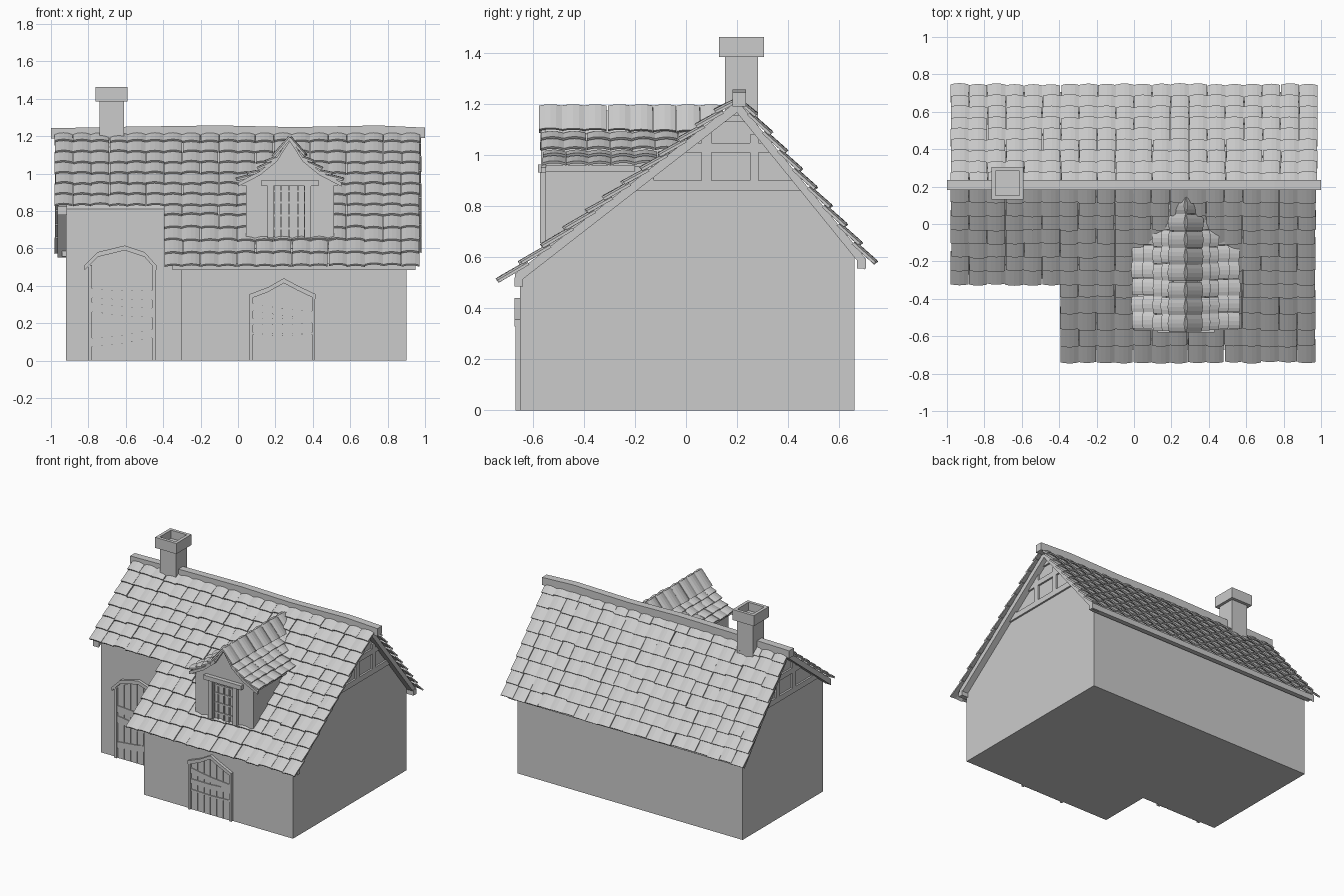
import bpy, bmesh, random
from mathutils import Vector as V

if "Cube" in bpy.data.objects:
    bpy.data.objects.remove(bpy.data.objects["Cube"])
random.seed(4)


def finish(bm, name):
    bmesh.ops.recalc_face_normals(bm, faces=bm.faces)
    me = bpy.data.meshes.new(name)
    bm.to_mesh(me)
    bm.free()
    ob = bpy.data.objects.new(name, me)
    bpy.context.collection.objects.link(ob)
    return ob


def prism(bm, pts, axis, a, b):
    """Extrude a 2D outline (y,z) along x, or (x,z) along y."""
    at = (lambda p, t: (t, p[0], p[1])) if axis == 'x' else (lambda p, t: (p[0], t, p[1]))
    lo = [bm.verts.new(at(p, a)) for p in pts]
    hi = [bm.verts.new(at(p, b)) for p in pts]
    bm.faces.new(lo)
    bm.faces.new(hi)
    for i in range(len(pts)):
        j = (i + 1) % len(pts)
        bm.faces.new((lo[i], lo[j], hi[j], hi[i]))


def box(bm, x0, x1, y0, y1, z0, z1):
    prism(bm, [(x0, z0), (x1, z0), (x1, z1), (x0, z1)], 'y', y0, y1)


def strip(bm, path, drop, axis, a, b):
    """Board following a path, with its lower edge dropped vertically."""
    prism(bm, path + [(u, z - drop) for u, z in reversed(path)], axis, a, b)


def tile(bm, top, bot, across, w):
    """One arched roof tile, its lower end lifted over the next row."""
    down = (bot - top).normalized()
    n = down.cross(across)
    if n.z < 0:
        n = -n
    rings = []
    for p, lift in ((top, 0.002), (bot, 0.020)):
        crest, base = [], []
        for k in range(5):
            s = k / 2 - 1
            q = p + across * (s * w / 2) + n * (lift + 0.009 * (1 - s * s))
            crest.append(bm.verts.new(q))
            base.append(bm.verts.new(q - n * 0.011))
        rings.append(crest + base[::-1])
    a, b = rings
    bm.faces.new(a)
    bm.faces.new(b)
    for i in range(10):
        j = (i + 1) % 10
        bm.faces.new((a[i], a[j], b[j], b[i]))


def tile_field(bm, start, end, rows, across, width, cols, keep=None):
    """Rows of tiles from start (ridge side) to end (eave side)."""
    d = (end - start) / rows
    pitch = width / cols
    for r in range(rows):
        for c in range(cols):
            off = across * ((c + 0.5) * pitch + random.uniform(-.003, .003))
            top = start + d * (r - (0.22 if r else 0)) + off
            bot = start + d * (r + 1 + random.uniform(-.06, .05)) + off
            if keep is None or keep((top + bot) / 2):
                tile(bm, top, bot, across, pitch * 0.99)


def front_z(y):
    return 1.215 + (y - 0.2) * 0.778


X, Y = V((1, 0, 0)), V((0, 1, 0))

# House walls: deep right part and recessed left part
bm = bmesh.new()
prism(bm, [(-.65, 0), (.66, 0), (.66, .61), (.2, 1.18), (-.65, .51)], 'x', -.305, .9)
prism(bm, [(-.27, 0), (.66, 0), (.66, .61), (.2, 1.18), (-.27, .81)], 'x', -.92, -.25)
finish(bm, "walls")

# Front roof: full-width upper field and shorter lower field
bm = bmesh.new()
tile_field(bm, V((-.98, .2, front_z(.2))), V((-.98, -.31, front_z(-.31))), 7, X, 1.95, 20)
lower = V((-.395, -.31, front_z(-.31)))
tile_field(bm, lower + V((0, .02, .0156)), V((-.395, -.725, front_z(-.725))), 5, X, 1.365, 14)
finish(bm, "front_roof_tiles")

# Back roof
bm = bmesh.new()
tile_field(bm, V((-.98, .2, 1.22)), V((-.98, .728, .568)), 9, X, 1.96, 20)
finish(bm, "back_roof_tiles")

# Ridge beam and eave beams
bm = bmesh.new()
ridge = [(-1, 1.242), (-.6, 1.25), (-.1, 1.257), (.3, 1.248), (.75, 1.257), (1, 1.245)]
strip(bm, ridge, .055, 'y', .182, .236)
finish(bm, "ridge_beam")
bm = bmesh.new()
box(bm, -.35, .95, -.672, -.638, .485, .52)
box(bm, -.94, .95, .67, .705, .555, .595)
finish(bm, "eave_beams")

# Gable timbers on both ends
bm = bmesh.new()
for wall, out, eave in ((.895, .945, -.67), (-.915, -.965, -.30)):
    strip(bm, [(.2, 1.212), (eave, front_z(eave) - .003)], .045, 'x', wall, out)
    strip(bm, [(.2, 1.216), (.70, .60)], .05, 'x', wall, out)
    face = wall + (.018 if wall > 0 else -.018)
    for y0, y1, z0, z1 in ((-.20, .455, .86, .90), (-.02, .335, 1.01, 1.048),
                           (.06, .10, .90, 1.09), (.25, .285, .90, 1.08),
                           (.10, .25, 1.13, 1.155), (-.16, -.125, .89, .91)):
        prism(bm, [(y0, z0), (y1, z0), (y1, z1), (y0, z1)], 'x', wall, face)
finish(bm, "gable_timbers")

# Chimney with hollow cap
bm = bmesh.new()
box(bm, -.74, -.61, .153, .283, 1.1, 1.40)
finish(bm, "chimney_shaft")
bm = bmesh.new()
box(bm, -.762, -.59, .13, .305, 1.385, 1.462)
bmesh.ops.recalc_face_normals(bm, faces=bm.faces)
top = [f for f in bm.faces if f.normal.z > .9]
bmesh.ops.inset_region(bm, faces=top, thickness=.032)
hole = bmesh.ops.extrude_discrete_faces(bm, faces=top)['faces']
bmesh.ops.translate(bm, verts=hole[0].verts, vec=(0, 0, -.06))
finish(bm, "chimney_cap")

# Dormer walls
CX = .277
half = [(0, 1.193), (.07, 1.085), (.16, 1.012), (.277, .952)]
bm = bmesh.new()
prism(bm, [(.042, .60), (.512, .60), (.512, .955), (CX + .16, 1.0), (CX + .07, 1.07),
           (CX, 1.175), (CX - .07, 1.07), (CX - .16, 1.0), (.042, .955)], 'y', -.55, .06)
finish(bm, "dormer_walls")

# Dormer roof, barge boards and eave boards, mirrored about its centre
bm = bmesh.new()
boards = bmesh.new()
for s in (-1, 1):
    path = [(CX + s * u, z) for u, z in half]
    for i, (p, q) in enumerate(zip(path, path[1:])):
        y0 = -.578 + .008 * i
        tile_field(bm, V((p[0], y0, p[1])), V((q[0], y0, q[1])), 1 if i == 0 else 2, Y, .72, 8,
                   lambda c: c.z > front_z(c.y) - .04)
    strip(boards, path, .022, 'y', -.568, -.548)
    xe = CX + s * .245
    box(boards, xe - .012, xe + .012, -.555, -.2, .935, .962)
finish(bm, "dormer_roof_tiles")
finish(boards, "dormer_boards")

# Dormer window
bm = bmesh.new()
for x in (.158, .356):
    box(bm, x, x + .033, -.572, -.545, .655, .935)
box(bm, .126, .430, -.58, -.545, .932, .964)
finish(bm, "window_frame")
bm = bmesh.new()
for x in (.19, .225, .27, .315, .352):
    box(bm, x, x + .008, -.56, -.545, .66, .935)
for z in (.70, .77, .84, .90):
    box(bm, .19, .356, -.557, -.545, z, z + .01)
finish(bm, "window_lattice")


def door(name, x0, x1, y, arch, frame_w, bars, hood):
    """Plank door with arched top, crooked cross bars and a frame."""
    def height(x):
        for (u, a), (v, b) in zip(arch, arch[1:]):
            if x <= v:
                return a + (b - a) * (x - u) / (v - u)
        return arch[-1][1]
    bm = bmesh.new()
    n = 6
    w = (x1 - x0) / n
    for i in range(n):
        a, b = x0 + i * w + .002, x0 + (i + 1) * w - .002
        prism(bm, [(a, 0), (b, 0), (b, height(b)), (a, height(a))], 'y', y - .007, y + .01)
    finish(bm, name + "_planks")
    bm = bmesh.new()
    for zl, zr, t in bars:
        zm = (zl + zr) / 2 - .006
        strip(bm, [(x0, zl), ((x0 + x1) / 2, zm), (x1, zr)], t, 'y', y - .013, y + .005)
    finish(bm, name + "_bars")
    bm = bmesh.new()
    for a in (x0 - frame_w, x1):
        box(bm, a, a + frame_w, y - .018, y + .01, 0, height(x0) + .01)
    strip(bm, hood, .026, 'y', y - .022, y + .01)
    finish(bm, name + "_frame")


# Main door in the recess and small door in the front wall
door("main_door", -.78, -.46, -.27,
     [(-.78, .50), (-.71, .56), (-.61, .59), (-.52, .56), (-.46, .50)], .022,
     [(.385, .375, .05), (.31, .28, .05), (.12, .165, .045)],
     [(-.82, .51), (-.75, .58), (-.605, .615), (-.50, .58), (-.437, .51)])
door("small_door", .08, .395, -.65,
     [(.08, .335), (.16, .375), (.245, .42), (.32, .38), (.395, .335)], .018,
     [(.305, .265, .04), (.225, .235, .035), (.15, .15, .012)],
     [(.062, .355), (.16, .392), (.245, .44), (.32, .40), (.415, .355)])
